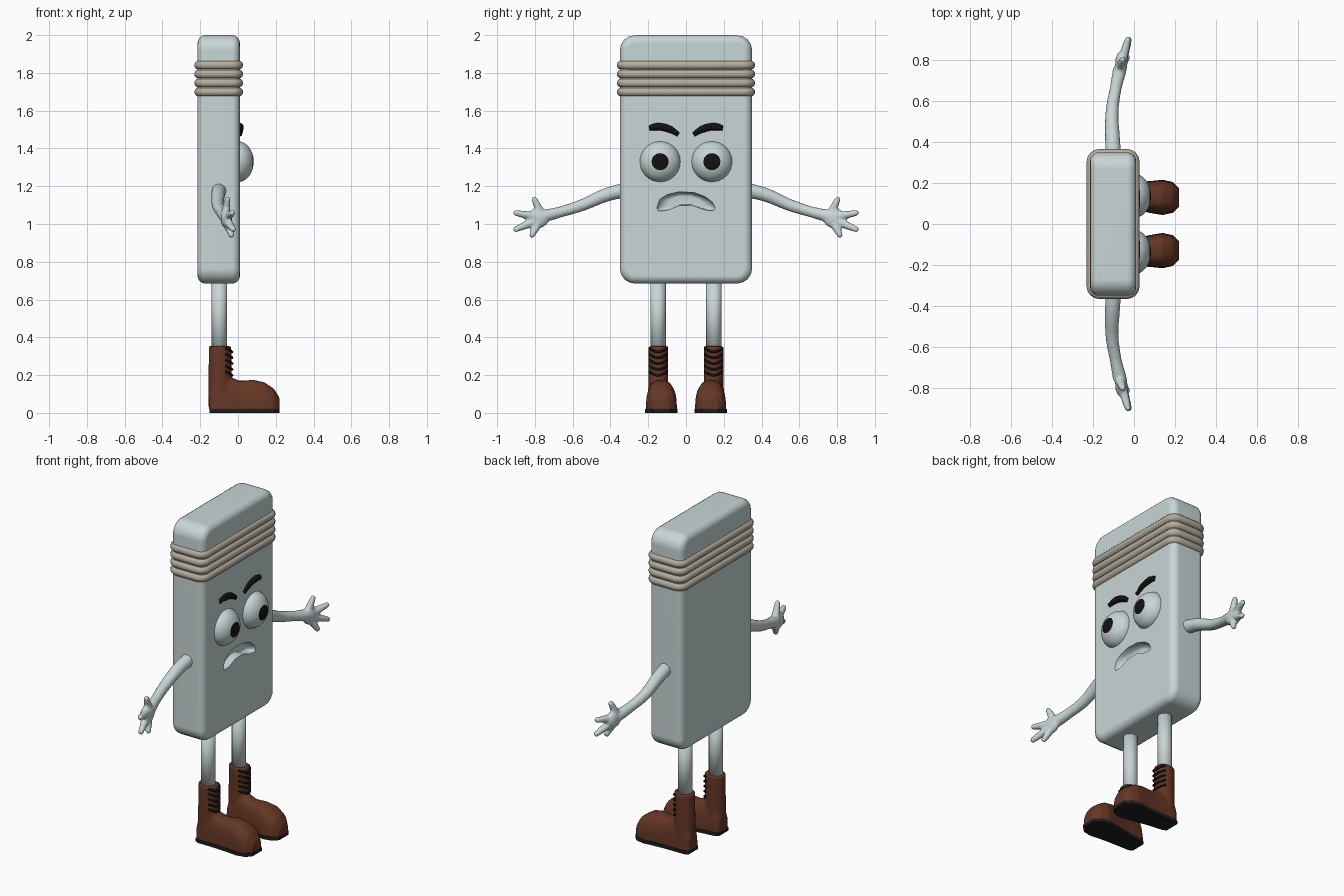
import bpy, bmesh, math
from mathutils import Matrix, Vector

if "Cube" in bpy.data.objects:
    bpy.data.objects.remove(bpy.data.objects["Cube"], do_unlink=True)


def material(name, rgb, rough=0.6):
    m = bpy.data.materials.new(name)
    m.use_nodes = True
    m.diffuse_color = (*rgb, 1)
    node = m.node_tree.nodes["Principled BSDF"]
    node.inputs["Base Color"].default_value = (*rgb, 1)
    node.inputs["Roughness"].default_value = rough
    return m


GREY = material("pale grey", (0.58, 0.67, 0.67))
TAN = material("band tan", (0.46, 0.42, 0.34))
BROWN = material("boot brown", (0.13, 0.038, 0.018))
BLACK = material("black", (0.006, 0.006, 0.006))
SOLE = material("sole black", (0.012, 0.012, 0.012))


def finish(name, bm, *mats, smooth=True):
    bmesh.ops.recalc_face_normals(bm, faces=bm.faces)
    me = bpy.data.meshes.new(name)
    for f in bm.faces:
        f.smooth = smooth
    bm.to_mesh(me)
    bm.free()
    for m in mats:
        me.materials.append(m)
    ob = bpy.data.objects.new(name, me)
    bpy.context.collection.objects.link(ob)
    return ob


def add_tube(bm, points, radii, closed=False, straight=False):
    """Sweep a round section along a path and add it to bm."""
    cu = bpy.data.curves.new("path", "CURVE")
    cu.dimensions = "3D"
    cu.bevel_depth = 1
    cu.bevel_resolution = 4
    cu.use_fill_caps = True
    sp = cu.splines.new("POLY" if straight else "BEZIER")
    pts = sp.points if straight else sp.bezier_points
    pts.add(len(points) - 1)
    sp.resolution_u = 6
    sp.use_cyclic_u = closed
    for p, co, r in zip(pts, points, radii):
        p.co = (*co, 1) if straight else co
        p.radius = r
        if not straight:
            p.handle_left_type = p.handle_right_type = "AUTO"
    ob = bpy.data.objects.new("path", cu)
    bpy.context.collection.objects.link(ob)
    bpy.context.view_layer.update()
    me = bpy.data.meshes.new_from_object(ob.evaluated_get(bpy.context.evaluated_depsgraph_get()))
    bm.from_mesh(me)
    bpy.data.objects.remove(ob)
    bpy.data.curves.remove(cu)
    bpy.data.meshes.remove(me)
    bmesh.ops.remove_doubles(bm, verts=bm.verts, dist=1e-5)


def add_ball(bm, centre, scale, rot=Matrix.Identity(4), u=24, v=16):
    mat = Matrix.Translation(centre) @ rot @ Matrix.Diagonal((*scale, 1))
    return bmesh.ops.create_uvsphere(bm, u_segments=u, v_segments=v, radius=1, matrix=mat)


def blend(ob, voxel, iterations):
    """Fuse overlapping pieces into one soft skin."""
    mod = ob.modifiers.new("Fuse", "REMESH")
    mod.mode = "VOXEL"
    mod.voxel_size = voxel
    mod.use_smooth_shade = True
    mod = ob.modifiers.new("Soften", "SMOOTH")
    mod.iterations = iterations


def loft(bm, rings):
    rows = [[bm.verts.new(p) for p in ring] for ring in rings]
    n = len(rows[0])
    for a, b in zip(rows, rows[1:]):
        for i in range(n):
            bm.faces.new((a[i], a[(i + 1) % n], b[(i + 1) % n], b[i]))
    bm.faces.new(rows[0])
    bm.faces.new(rows[-1])


# Body: rounded slab, broad face towards +x
CX = -0.102
bm = bmesh.new()
bmesh.ops.create_cube(bm, size=1, matrix=Matrix.Translation((CX, 0, 1.342))
                      @ Matrix.Diagonal((0.225, 0.7, 1.315, 1)))
across = [e for e in bm.edges if abs(e.verts[0].co.x - e.verts[1].co.x) > 0.1]
bmesh.ops.bevel(bm, geom=across, offset=0.08, segments=4, profile=0.5, affect="EDGES")
rims = [e for e in bm.edges if e.calc_face_angle(0) > 1]
bmesh.ops.bevel(bm, geom=rims, offset=0.042, segments=4, profile=0.5, affect="EDGES")
body = finish("body", bm, GREY)

# Mouth: frowning hollow cut into the face
outline = [(-0.155, 1.085), (-0.14, 1.13), (-0.1, 1.155), (-0.04, 1.17), (0.04, 1.167),
           (0.1, 1.145), (0.14, 1.115), (0.155, 1.085), (0.145, 1.07), (0.1, 1.075),
           (0.03, 1.1), (-0.04, 1.097), (-0.1, 1.073), (-0.145, 1.068)]
bm = bmesh.new()
loft(bm, [[(x, y * s, 1.115 + (z - 1.115) * s) for y, z in outline]
          for x, s in ((0.03, 1.02), (0.008, 1), (-0.012, 0.95), (-0.03, 0.82), (-0.038, 0.6))])
cutter = finish("mouth_cutter", bm, GREY)
cutter.hide_render = True
cutter.hide_set(True)
cut = body.modifiers.new("Mouth", "BOOLEAN")
cut.operation = "DIFFERENCE"
cut.solver = "EXACT"
cut.object = cutter
body.modifiers.new("Normals", "WEIGHTED_NORMAL")

# Bands: four stacked cords around the top
bm = bmesh.new()
for k in range(4):
    path = []
    for q, (sx, sy) in enumerate(((1, 1), (-1, 1), (-1, -1), (1, -1))):
        for j in range(5):
            a = math.radians(90 * q + 22.5 * j)
            path.append((CX + sx * 0.066 + 0.04 * math.cos(a),
                         sy * 0.303 + 0.04 * math.sin(a), 1.699 + 0.0473 * k))
    add_tube(bm, path, [0.0235] * len(path), closed=True, straight=True)
finish("head_bands", bm, TAN)

to_x = Matrix.Rotation(math.pi / 2, 4, "Y")
for side, s in (("left", 1), ("right", -1)):
    # Eye with a pupil marked on its front cap
    bm = bmesh.new()
    add_ball(bm, (0, s * 0.137, 1.33), (0.108, 0.108, 0.083), to_x, 32, 22)
    eye = finish(side + "_eye", bm, GREY, BLACK)
    for f in eye.data.polygons:
        c = f.center
        if c.x > 0 and math.hypot(c.y - s * 0.137, c.z - 1.33) < 0.044:
            f.material_index = 1

    # Eyebrow
    bm = bmesh.new()
    add_tube(bm, [(0.01, s * y, z) for y, z in
                  ((0.195, 1.508), (0.15, 1.515), (0.09, 1.503), (0.04, 1.474))],
             (0.014, 0.02, 0.019, 0.012))
    finish(side + "_eyebrow", bm, BLACK)

    # Arm and hand
    bm = bmesh.new()
    add_tube(bm, [(x, s * y, z) for x, y, z in
                  ((-0.1, 0.32, 1.18), (-0.105, 0.42, 1.155), (-0.107, 0.55, 1.1),
                   (-0.09, 0.66, 1.065), (-0.068, 0.76, 1.04))],
             (0.04, 0.037, 0.032, 0.029, 0.034))
    add_ball(bm, (-0.062, s * 0.785, 1.03), (0.03, 0.06, 0.052))
    for tip, root in (((-0.055, 0.803, 1.13), (-0.068, 0.765, 1.05)),
                      ((-0.03, 0.9, 1.058), (-0.058, 0.8, 1.04)),
                      ((-0.025, 0.9, 0.972), (-0.058, 0.8, 1.015)),
                      ((-0.035, 0.815, 0.942), (-0.06, 0.78, 1.01))):
        a, b = (Vector((p[0], s * p[1], p[2])) for p in (root, tip))
        add_tube(bm, (a, (a + b) / 2, b), (0.025, 0.021, 0.016))
        add_ball(bm, b, (0.016,) * 3, u=12, v=8)
    blend(finish(side + "_arm", bm, GREY), 0.008, 3)

    # Leg
    bm = bmesh.new()
    add_tube(bm, [(-0.098, s * 0.148, z) for z in (0.3, 0.72)], (0.041, 0.041), straight=True)
    finish(side + "_leg", bm, GREY)

    # Boot: lofted foot fused with an upright shaft
    foot = ((-0.152, 0.043, 0.12), (-0.13, 0.054, 0.17), (-0.04, 0.06, 0.19),
            (0.01, 0.065, 0.17), (0.08, 0.075, 0.175), (0.14, 0.083, 0.162),
            (0.19, 0.072, 0.128), (0.22, 0.042, 0.08))
    mid = lambda x: s * (0.146 - 0.016 * min(1, max(0, (x + 0.1) / 0.2)))
    bm = bmesh.new()
    rings = []
    for x, w, h in foot:
        ring = []
        for i in range(15):
            c, n = math.cos(math.pi * i / 14), max(0, math.sin(math.pi * i / 14))
            ring.append((x, mid(x) + w * math.copysign(abs(c) ** 0.7, c),
                         0.012 + (h - 0.012) * n ** 0.7))
        rings.append(ring)
    loft(bm, rings)
    bmesh.ops.create_cone(bm, cap_ends=True, segments=32, radius1=1.03, radius2=1, depth=0.32,
                          matrix=Matrix.Translation((-0.095, s * 0.147, 0.193))
                          @ Matrix.Diagonal((0.06, 0.052, 1, 1)))
    blend(finish(side + "_boot", bm, BROWN), 0.008, 3)

    # Sole: slab following the footprint
    edge = [(x, mid(x) + w + 0.003) for x, w, h in foot]
    edge += [(x, mid(x) - w - 0.003) for x, w, h in reversed(foot)]
    bm = bmesh.new()
    loft(bm, [[(x, y, z) for x, y in edge] for z in (0, 0.02)])
    finish(side + "_sole", bm, SOLE, smooth=False)

    # Laces: sagging cords across the shaft front
    bm = bmesh.new()
    for k in range(5):
        z = 0.205 + 0.031 * k
        add_tube(bm, [(x, s * 0.147 + y, z + dz) for x, y, dz in
                      ((-0.066, -0.047, 0.014), (-0.042, -0.029, 0.002), (-0.031, 0, -0.006),
                       (-0.042, 0.029, 0.002), (-0.066, 0.047, 0.014))], [0.0065] * 5)
    finish(side + "_laces", bm, BLACK)
